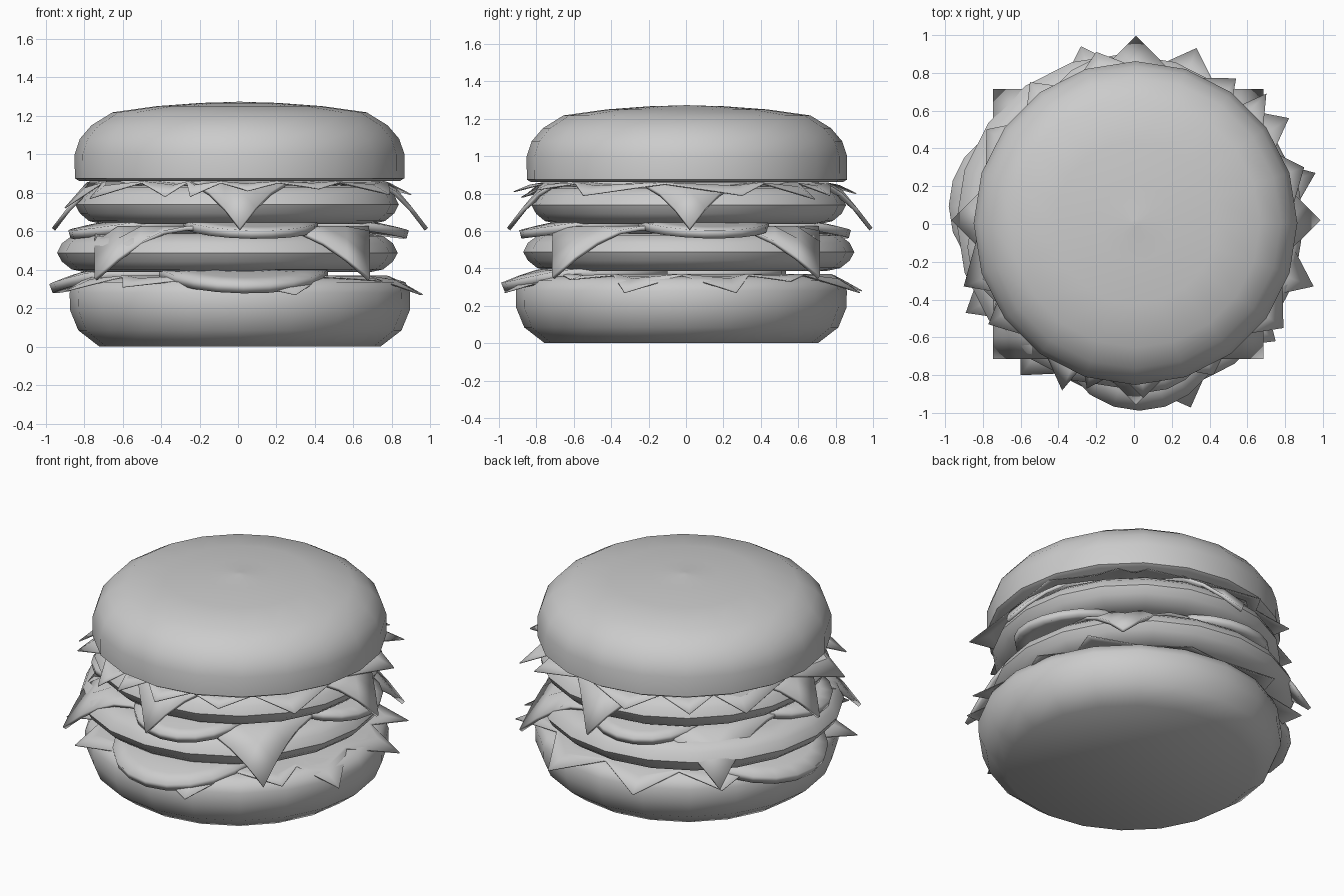
import bpy, bmesh, math
from math import cos, sin, pi, hypot, radians

if "Cube" in bpy.data.objects:
    bpy.data.objects.remove(bpy.data.objects["Cube"])


def finish(name, bm, loc=(0, 0, 0), thick=0, angle=50):
    bmesh.ops.recalc_face_normals(bm, faces=bm.faces)
    me = bpy.data.meshes.new(name)
    bm.to_mesh(me)
    bm.free()
    ob = bpy.data.objects.new(name, me)
    bpy.context.collection.objects.link(ob)
    ob.location = loc
    if thick:
        mod = ob.modifiers.new("thickness", 'SOLIDIFY')
        mod.thickness = thick
        mod.offset = 0
    bpy.ops.object.select_all(action='DESELECT')
    bpy.context.view_layer.objects.active = ob
    ob.select_set(True)
    bpy.ops.object.shade_smooth_by_angle(angle=radians(angle))
    return ob


def rings(bm, rows):
    # skin a list of vertex rings; the first and last are closed
    vs = [[bm.verts.new(p) for p in row] for row in rows]
    n = len(vs[0])
    for a, b in zip(vs, vs[1:]):
        for i in range(n):
            j = (i + 1) % n
            bm.faces.new((a[i], a[j], b[j], b[i]))
    return vs


def lathe(name, profile, loc, n=20, angle=50):
    bm = bmesh.new()
    rows = [[(r * cos(2 * pi * i / n), r * sin(2 * pi * i / n), z) for i in range(n)]
            for r, z in profile]
    vs = rings(bm, rows)
    bm.faces.new(vs[0])
    top = bm.verts.new((0, 0, profile[-1][1] + 0.003))
    for i in range(n):
        bm.faces.new((vs[-1][i], vs[-1][(i + 1) % n], top))
    return finish(name, bm, loc, angle=angle)


def drape(x, y, z, start, end, drop, power=1.25):
    # height of a sheet that sags past the radius "start"
    t = max(0, (hypot(x, y) - start) / (end - start))
    return z - drop * t ** power


def cheese(name, half, turn, loc, start, drop):
    bm = bmesh.new()
    bmesh.ops.create_grid(bm, x_segments=12, y_segments=12, size=half)
    for v in bm.verts:
        x, y = v.co.x, v.co.y
        v.co = (x * cos(turn) - y * sin(turn), x * sin(turn) + y * cos(turn),
                drape(x, y, 0, start, half * 2 ** 0.5, drop))
    finish(name, bm, loc, 0.022)


def slice_disc(name, angle, dist, r, z, start, drop, thick):
    bm = bmesh.new()
    n = 20
    cx, cy = dist * cos(radians(angle)), dist * sin(radians(angle))
    rows = []
    for k in (0.15, 0.4, 0.6, 0.8, 1):
        row = []
        for i in range(n):
            x = cx + r * k * cos(2 * pi * i / n)
            y = cy + r * k * sin(2 * pi * i / n)
            row.append((x, y, drape(x, y, z, start, dist + r, drop)))
        rows.append(row)
    bm.faces.new(rings(bm, rows)[0])
    finish(name, bm, thick=thick)


def lettuce(name, tips, z, base):
    # round leaf whose rim alternates between drooping tips and valleys
    tips = sorted(tips, key=lambda p: math.atan2(p[1], p[0]))
    ang = [math.atan2(p[1], p[0]) for p in tips]
    inner, mid, rim = [], [], []
    for i, (x, y, tz) in enumerate(tips):
        a = ang[i]
        b = ang[(i + 1) % len(tips)] + (2 * pi if i + 1 == len(tips) else 0)
        c = (a + b) / 2
        r = hypot(x, y)
        m = base + 0.35 * (r - base)
        for t, rm, hm, rr, hr in ((a, m, z - 0.25 * (z - tz), r, tz),
                                  (c, base - 0.02, z, base, z - 0.006)):
            inner.append((0.5 * cos(t), 0.5 * sin(t), z))
            mid.append((rm * cos(t), rm * sin(t), hm))
            rim.append((rr * cos(t), rr * sin(t), hr))
    bm = bmesh.new()
    bm.faces.new(rings(bm, [inner, mid, rim])[0])
    finish(name, bm, thick=0.006, angle=30)


# buns
lathe("bottom_bun", [(0.73, 0), (0.84, 0.085), (0.883, 0.19), (0.885, 0.28),
                     (0.86, 0.335), (0.79, 0.357)], (0.01, -0.025, 0))
lathe("top_bun", [(0.835, 0.862), (0.856, 0.875), (0.857, 1.0), (0.83, 1.08), (0.77, 1.15),
                  (0.66, 1.218), (0.43, 1.25), (0.2, 1.267), (0.02, 1.272)], (0.008, 0.005, 0))

# patties
patty = [(0.74, -0.1), (0.81, -0.085), (0.86, -0.045), (0.885, 0),
         (0.86, 0.05), (0.81, 0.088), (0.74, 0.1)]
lathe("lower_patty", patty, (-0.055, 0.015, 0.487))
lathe("upper_patty", [(r * 0.95, z) for r, z in patty], (-0.005, 0.015, 0.738))

# cheese squares, the upper one turned by an eighth
cheese("lower_cheese", 0.71, 0, (-0.03, 0, 0.615), 0.76, 0.265)
cheese("upper_cheese", 0.685, pi / 4, (0.01, 0.02, 0.85), 0.76, 0.24)

# big slices over the bottom bun
for i, a in enumerate((273, 170)):
    slice_disc(f"large_slice_{i + 1}", a, 0.54, 0.44, 0.375, 0.76, 0.075, 0.05)

# small slices over the lower cheese
for i, a in enumerate((277, 10, 103, 193)):
    slice_disc(f"small_slice_{i + 1}", a, 0.54, 0.35, 0.632, 0.66, 0.05, 0.045)

# lettuce leaves
lettuce("lower_lettuce", [(0.95, -0.33, 0.27), (0.3, -0.97, 0.27), (0.96, 0.27, 0.27),
                          (0.33, 0.93, 0.27), (0.82, 0.56, 0.33), (-0.28, 0.94, 0.28),
                          (-0.6, -0.8, 0.31), (-0.89, -0.47, 0.29), (-0.72, 0.66, 0.32),
                          (0.75, -0.62, 0.34), (-0.9, 0.1, 0.34)], 0.368, 0.79)
lettuce("upper_lettuce", [(0.05, -0.92, 0.81), (-0.38, -0.88, 0.78), (-0.25, -0.87, 0.78),
                          (0.42, -0.8, 0.82), (0.79, -0.55, 0.79), (0.9, 0.3, 0.79),
                          (0.54, 0.77, 0.79), (0.7, 0.69, 0.77), (-0.2, 0.91, 0.8),
                          (-0.55, 0.75, 0.8), (-0.78, 0.5, 0.77), (-0.9, -0.33, 0.72),
                          (-0.77, -0.53, 0.77)], 0.857, 0.79)
